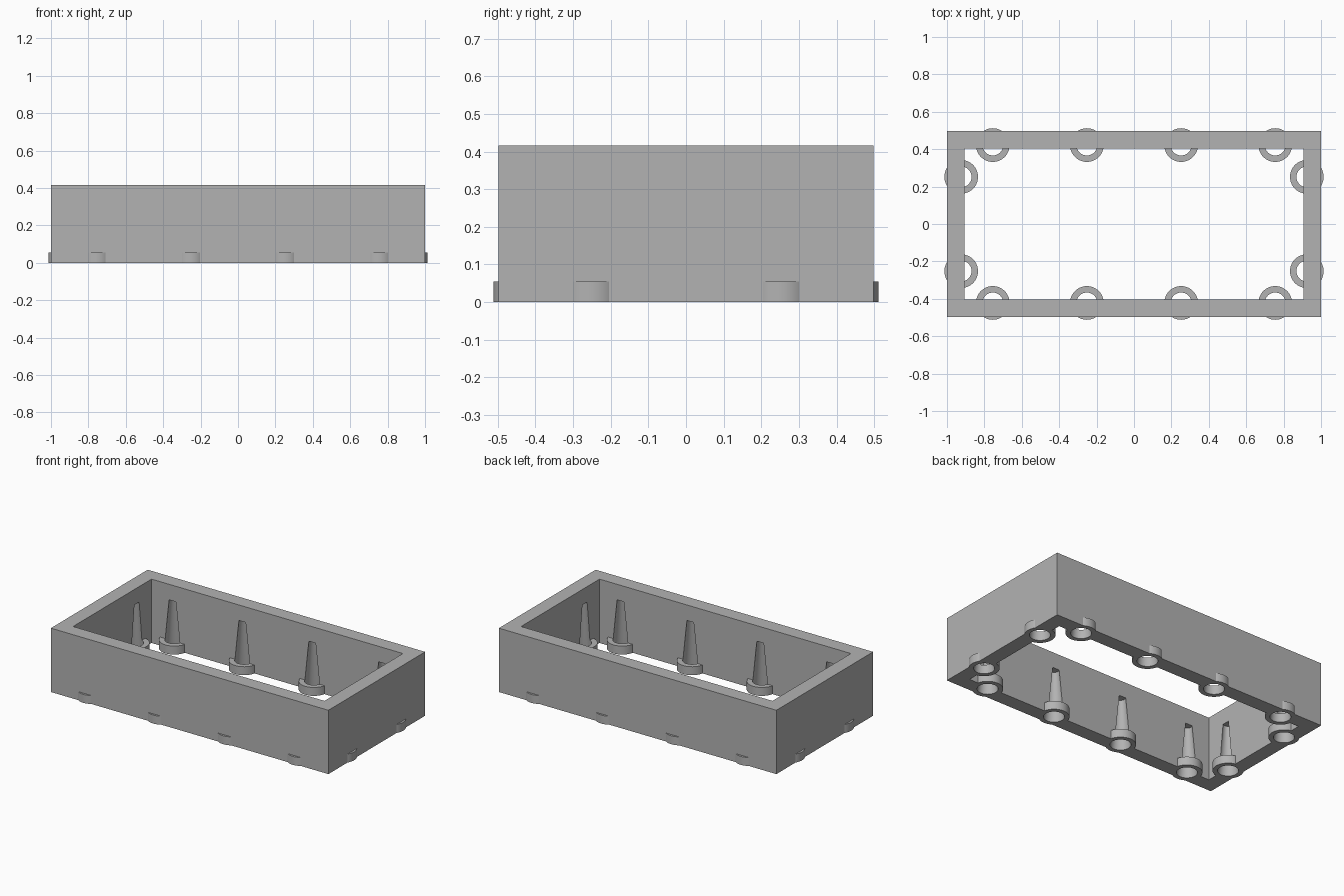
import bpy, bmesh
from mathutils import Matrix

if "Cube" in bpy.data.objects:
    bpy.data.objects.remove(bpy.data.objects["Cube"])

HALF_X, HALF_Y, HEIGHT = 1.0, 0.498, 0.416
WALL = 0.094
INSET = 0.018            # socket axis lies this far inside the wall
COLLAR_R, COLLAR_H = 0.09, 0.055
BORE_R, TIP_R, BORE_H = 0.061, 0.03, 0.315

grey = bpy.data.materials.new("plain grey")
grey.use_nodes = True
colour = (0.45, 0.45, 0.45, 1)
grey.diffuse_color = colour
grey.node_tree.nodes["Principled BSDF"].inputs["Base Color"].default_value = colour


def make_object(name, bm):
    mesh = bpy.data.meshes.new(name)
    bm.to_mesh(mesh)
    bm.free()
    mesh.materials.append(grey)
    obj = bpy.data.objects.new(name, mesh)
    bpy.context.collection.objects.link(obj)
    return obj


def box(name, hx, hy, z0, z1):
    bm = bmesh.new()
    place = Matrix.Translation((0, 0, (z0 + z1) / 2)) @ Matrix.Diagonal((2 * hx, 2 * hy, z1 - z0, 1))
    bmesh.ops.create_cube(bm, size=1, matrix=place)
    return make_object(name, bm)


def cones(name, spots, r0, r1, z0, z1):
    bm = bmesh.new()
    for x, y in spots:
        bmesh.ops.create_cone(bm, cap_ends=True, segments=48, radius1=r0, radius2=r1,
                              depth=z1 - z0, matrix=Matrix.Translation((x, y, (z0 + z1) / 2)))
    return make_object(name, bm)


def combine(target, tool, operation):
    mod = target.modifiers.new(tool.name, "BOOLEAN")
    mod.operation, mod.object, mod.solver = operation, tool, "EXACT"
    bpy.context.view_layer.objects.active = target
    bpy.ops.object.modifier_apply(modifier=mod.name)
    bpy.data.objects.remove(tool)


# Socket positions around the inner walls
inner_x, inner_y = HALF_X - WALL, HALF_Y - WALL
spots = [(x, s * (inner_y + INSET)) for s in (-1, 1) for x in (-0.755, -0.252, 0.252, 0.755)]
spots += [(s * (inner_x + INSET), y) for s in (-1, 1) for y in (-0.252, 0.252)]

# Open rectangular frame
frame = box("frame", HALF_X, HALF_Y, 0, HEIGHT)
combine(frame, box("opening", inner_x, inner_y, -0.1, HEIGHT + 0.1), "DIFFERENCE")

# Low collars at the foot of the walls
combine(frame, cones("collars", spots, COLLAR_R, COLLAR_R, 0, COLLAR_H), "UNION")

# Tapered sockets cut through the collars and up into the walls
slope = (BORE_R - TIP_R) / BORE_H
combine(frame, cones("sockets", spots, BORE_R + slope * 0.05, TIP_R, -0.05, BORE_H), "DIFFERENCE")

# Smooth curved faces, sharp edges kept
bpy.ops.object.select_all(action="DESELECT")
frame.select_set(True)
bpy.context.view_layer.objects.active = frame
bpy.ops.object.shade_smooth_by_angle(angle=0.5)
